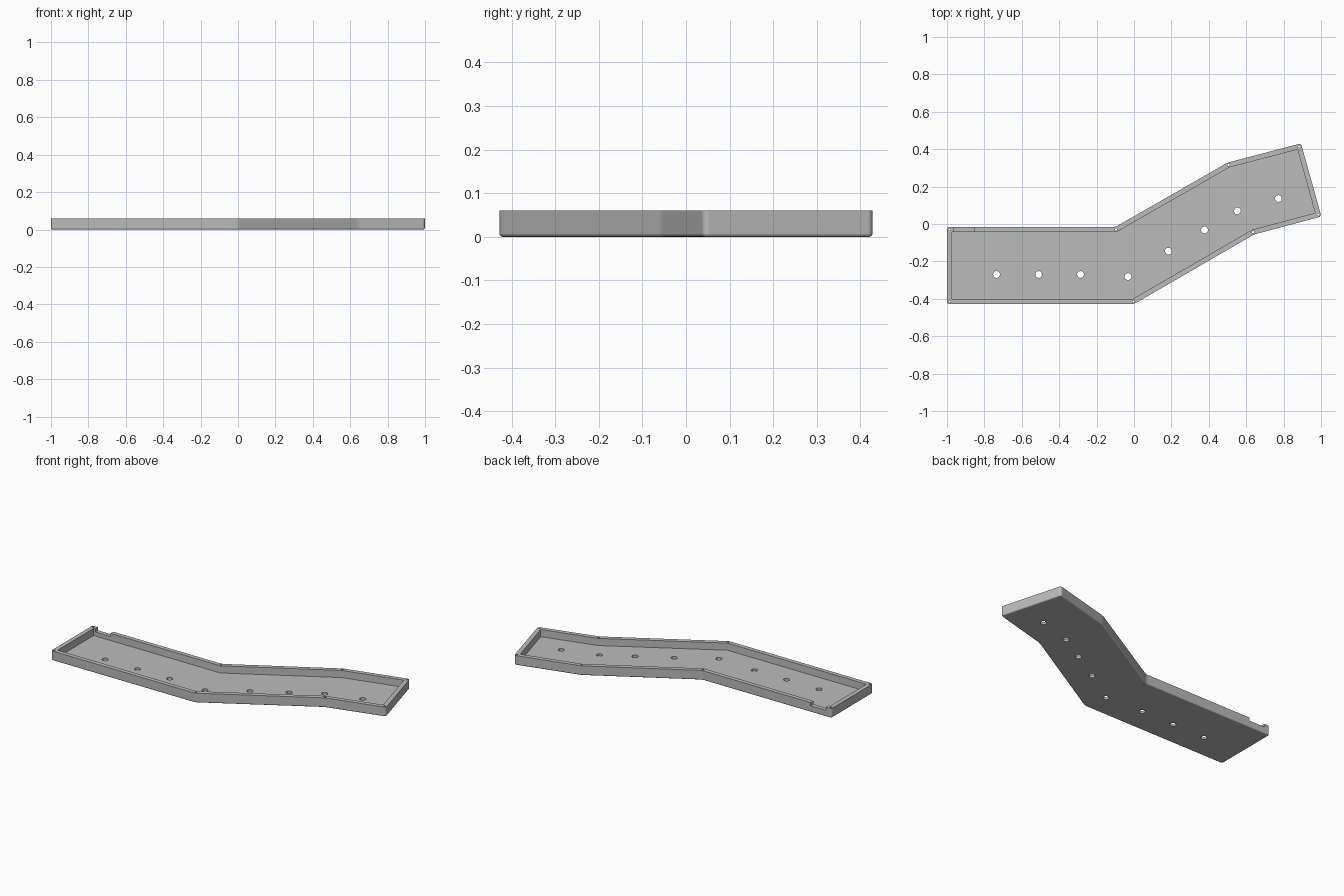
import bpy
import bmesh
from mathutils import Vector

if "Cube" in bpy.data.objects:
    bpy.data.objects.remove(bpy.data.objects["Cube"], do_unlink=True)

HEIGHT, WALL, FLOOR = 0.06, 0.027, 0.015
CORNER_RADIUS, BASE_RADIUS = 0.014, 0.008

OUTLINE = [Vector(p) for p in (
    (-1, -0.428), (0, -0.428), (0.642, -0.056), (1.002, 0.04),
    (0.893, 0.431), (0.5, 0.328), (-0.1, -0.016), (-1, -0.016))]
FLOOR_HOLES = [(-0.735, -0.27), (-0.51, -0.27), (-0.286, -0.27), (-0.032, -0.281),
               (0.184, -0.145), (0.377, -0.032), (0.553, 0.07), (0.772, 0.136)]

grey = bpy.data.materials.new("plain grey")
grey.use_nodes = True
grey.diffuse_color = (0.5, 0.5, 0.5, 1)
grey.node_tree.nodes["Principled BSDF"].inputs["Base Color"].default_value = (0.5, 0.5, 0.5, 1)


def inset(points, distance):
    """Move every corner of a counter-clockwise outline inwards."""
    result = []
    for i, p in enumerate(points):
        a = (p - points[i - 1]).normalized()
        b = (points[(i + 1) % len(points)] - p).normalized()
        n1, n2 = Vector((-a.y, a.x)), Vector((-b.y, b.x))
        result.append(p + (n1 + n2) * distance / (1 + n1.dot(n2)))
    return result


def prism(points, z0, z1):
    """Extrude a flat outline into a solid."""
    bm = bmesh.new()
    face = bm.faces.new([bm.verts.new((p[0], p[1], z0)) for p in points])
    top = bmesh.ops.extrude_face_region(bm, geom=[face])["geom"]
    verts = [v for v in top if isinstance(v, bmesh.types.BMVert)]
    bmesh.ops.translate(bm, verts=verts, vec=(0, 0, z1 - z0))
    bmesh.ops.recalc_face_normals(bm, faces=bm.faces)
    return bm


def make_object(name, bm):
    mesh = bpy.data.meshes.new(name)
    bm.to_mesh(mesh)
    bm.free()
    mesh.materials.append(grey)
    obj = bpy.data.objects.new(name, mesh)
    bpy.context.collection.objects.link(obj)
    return obj


def bevel(bm, edges, radius):
    bmesh.ops.bevel(bm, geom=edges, offset=radius, offset_type='OFFSET',
                    segments=4, profile=0.5, affect='EDGES', clamp_overlap=True)


def drill(name, centres, radius, z0, z1, sides):
    """One cutter mesh holding a row of separate upright cylinders."""
    bm = bmesh.new()
    for x, y in centres:
        made = bmesh.ops.create_cone(bm, cap_ends=True, segments=sides,
                                     radius1=radius, radius2=radius, depth=z1 - z0)
        bmesh.ops.translate(bm, verts=made["verts"], vec=(x, y, (z0 + z1) / 2))
    return make_object(name, bm)


# Tray body with rounded corners and a rounded lower rim
body = prism(OUTLINE, 0, HEIGHT)
bevel(body, [e for e in body.edges
             if abs(e.verts[0].co.z - e.verts[1].co.z) > HEIGHT / 2], CORNER_RADIUS)
bevel(body, [e for e in body.edges if all(v.co.z < 1e-5 for v in e.verts)], BASE_RADIUS)
tray = make_object("angled_tray", body)

# Cutters: cavity, cable notch in the back wall, floor holes, corner pin holes
cavity = make_object("cavity_cutter", prism(inset(OUTLINE, WALL), FLOOR, HEIGHT * 2))
notch = make_object("notch_cutter", prism(
    [(-0.962, -0.05), (-0.855, -0.05), (-0.855, 0.02), (-0.962, 0.02)], 0.04, HEIGHT * 2))
holes = drill("floor_hole_cutter", FLOOR_HOLES, 0.018, -0.05, HEIGHT / 2, 32)
pins = drill("corner_pin_cutter", inset(OUTLINE, WALL * 0.5), 0.006, -0.05, HEIGHT * 2, 12)

bpy.context.view_layer.objects.active = tray
for cutter in (cavity, notch, holes, pins):
    cut = tray.modifiers.new(cutter.name, 'BOOLEAN')
    cut.operation = 'DIFFERENCE'
    cut.solver = 'EXACT'
    cut.object = cutter
    cutter.hide_render = True
    bpy.ops.object.modifier_apply(modifier=cut.name)
    bpy.data.objects.remove(cutter, do_unlink=True)

# Smooth the rounded edges and keep the broad faces flat
for obj in bpy.context.selected_objects:
    obj.select_set(False)
tray.select_set(True)
bpy.ops.object.shade_smooth_by_angle(angle=0.55)
weighted = tray.modifiers.new("flat_faces", 'WEIGHTED_NORMAL')
weighted.keep_sharp = True
